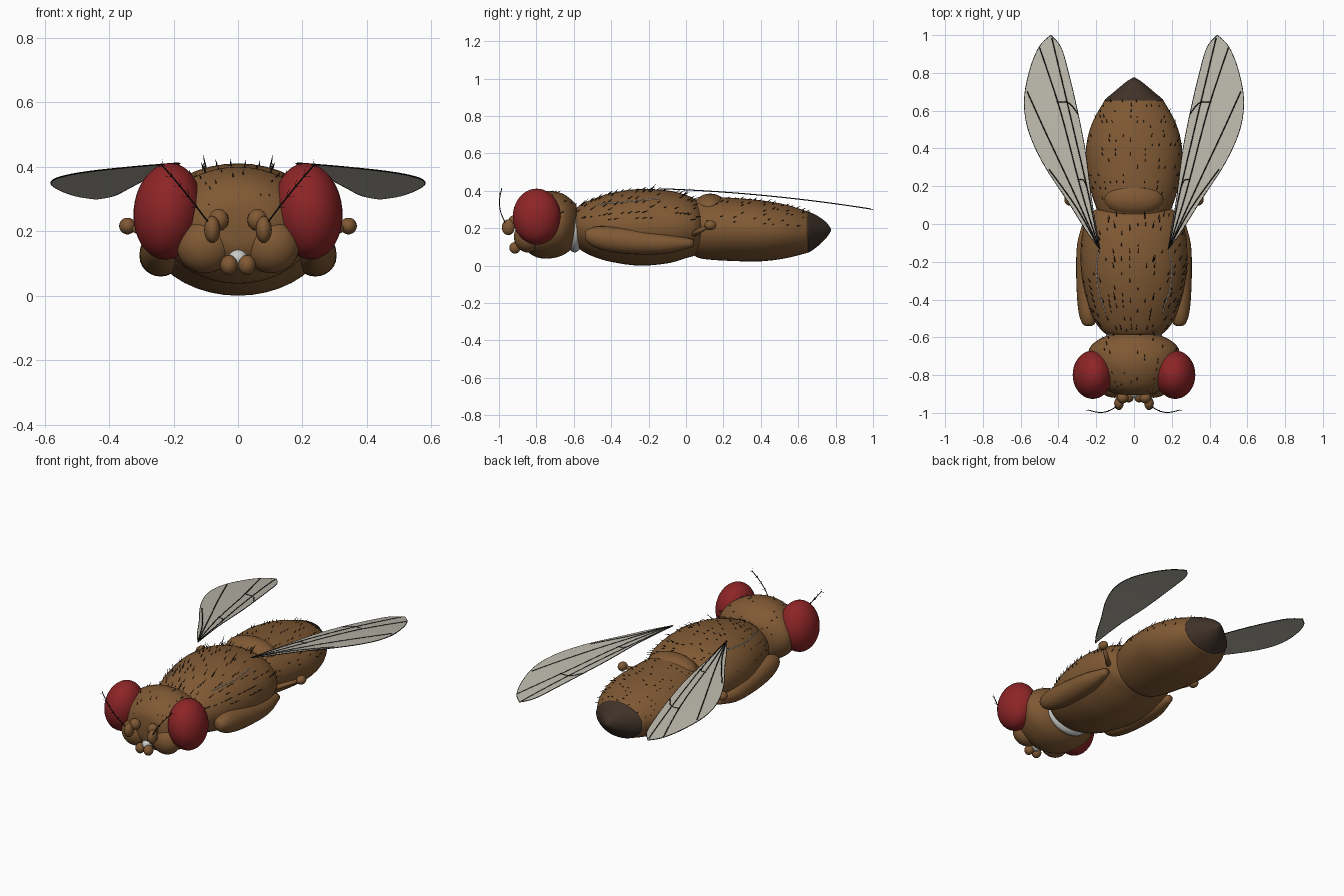
import bpy, bmesh, math, random
from mathutils import Vector, Matrix

if "Cube" in bpy.data.objects:
    bpy.data.objects.remove(bpy.data.objects["Cube"])

random.seed(4)


def material(name, rgb):
    m = bpy.data.materials.new(name)
    m.diffuse_color = (*rgb, 1)
    m.use_nodes = True
    m.node_tree.nodes["Principled BSDF"].inputs["Base Color"].default_value = m.diffuse_color
    return m


BROWN = material("body brown", (0.215, 0.10, 0.034))
RED = material("eye red", (0.27, 0.018, 0.02))
DARK = material("tail dark brown", (0.05, 0.031, 0.021))
BLACK = material("bristle black", (0.008, 0.007, 0.006))
WING = material("wing grey", (0.50, 0.48, 0.41))
PALE = material("pale membrane", (0.6, 0.6, 0.58))


def finish(bm, name, mat, smooth=True):
    bmesh.ops.recalc_face_normals(bm, faces=bm.faces)
    me = bpy.data.meshes.new(name)
    bm.to_mesh(me)
    bm.free()
    me.materials.append(mat)
    for p in me.polygons:
        p.use_smooth = smooth
    ob = bpy.data.objects.new(name, me)
    bpy.context.collection.objects.link(ob)
    return ob


def spline(pts, steps):
    """Catmull-Rom curve through tuples of any length."""
    pts = [Vector(p) for p in pts]
    out = []
    for i in range(len(pts) - 1):
        a, b, c, d = pts[max(i - 1, 0)], pts[i], pts[i + 1], pts[min(i + 2, len(pts) - 1)]
        for k in range(steps):
            t = k / steps
            out.append(0.5 * (2 * b + (c - a) * t + (2 * a - 5 * b + 4 * c - d) * t * t
                              + (3 * b - a - 3 * c + d) * t ** 3))
    return out + [pts[-1]]


def loft(name, mat, rows, xc=0, steps=4, n=40):
    """Oval sections along y; each row is y, low z, high z, half width."""
    bm = bmesh.new()
    rings = []
    rows = [Vector((r[0], (r[1] + r[2]) / 2, (r[2] - r[1]) / 2, r[3])) for r in rows]
    for y, zc, rz, rx in spline(rows, steps):
        rings.append([bm.verts.new((xc + rx * math.cos(2 * math.pi * i / n), y,
                                    zc + rz * math.sin(2 * math.pi * i / n))) for i in range(n)])
    for a, b in zip(rings, rings[1:]):
        for i in range(n):
            bm.faces.new((a[i], a[(i + 1) % n], b[(i + 1) % n], b[i]))
    bm.faces.new(rings[0])
    bm.faces.new(rings[-1])
    return finish(bm, name, mat)


def ball(name, mat, loc, radii, rot=(0, 0, 0), seg=32):
    bm = bmesh.new()
    bmesh.ops.create_uvsphere(bm, u_segments=seg, v_segments=seg // 2, radius=1)
    bmesh.ops.scale(bm, vec=radii, verts=bm.verts)
    ob = finish(bm, name, mat)
    ob.location, ob.rotation_euler = loc, rot
    return ob


def rod(bm, p, q, r1, r2, seg=5):
    p, q = Vector(p), Vector(q)
    d = q - p
    m = Matrix.Translation((p + q) / 2) @ d.to_track_quat('Z', 'Y').to_matrix().to_4x4()
    bmesh.ops.create_cone(bm, cap_ends=True, segments=seg, radius1=r1, radius2=r2,
                          depth=d.length, matrix=m)


def path(bm, pts, r):
    for a, b in zip(pts, pts[1:]):
        rod(bm, a, b, r, r)


# Body
thorax = loft("thorax", BROWN, [
    (-0.603, 0.16, 0.26, 0.06), (-0.595, 0.115, 0.295, 0.12), (-0.565, 0.085, 0.325, 0.17),
    (-0.5, 0.05, 0.355, 0.215), (-0.4, 0.02, 0.388, 0.25), (-0.25, 0.0, 0.41, 0.28),
    (-0.1, 0.012, 0.402, 0.28), (0, 0.04, 0.378, 0.26), (0.06, 0.06, 0.345, 0.225),
    (0.1, 0.1, 0.30, 0.15), (0.11, 0.16, 0.24, 0.05)])
abdomen = loft("abdomen", BROWN, [
    (0.03, 0.09, 0.31, 0.12), (0.05, 0.05, 0.35, 0.18), (0.1, 0.035, 0.367, 0.205),
    (0.2, 0.027, 0.365, 0.235), (0.35, 0.022, 0.355, 0.255), (0.45, 0.027, 0.342, 0.247),
    (0.55, 0.043, 0.322, 0.215), (0.655, 0.07, 0.288, 0.155)])
loft("abdomen_tip", DARK, [
    (0.65, 0.07, 0.288, 0.156), (0.66, 0.072, 0.286, 0.153), (0.70, 0.10, 0.268, 0.105),
    (0.75, 0.148, 0.232, 0.045), (0.775, 0.185, 0.197, 0.006)])
ball("scutellum", BROWN, (0, 0.13, 0.31), (0.157, 0.09, 0.075))
ball("neck", PALE, (0, -0.595, 0.19), (0.15, 0.05, 0.12))

# Head
head = loft("head", BROWN, [
    (-0.905, 0.16, 0.27, 0.06), (-0.895, 0.13, 0.31, 0.11), (-0.86, 0.085, 0.355, 0.17),
    (-0.8, 0.045, 0.387, 0.215), (-0.73, 0.038, 0.40, 0.24), (-0.66, 0.055, 0.385, 0.237),
    (-0.61, 0.09, 0.35, 0.185), (-0.585, 0.12, 0.325, 0.12)])
ball("proboscis", PALE, (0, -0.885, 0.115), (0.03, 0.035, 0.03))

for s, side in ((1, "right"), (-1, "left")):
    ball(side + "_eye", RED, (s * 0.218, -0.798, 0.262), (0.106, 0.128, 0.15), (0, -s * 0.1, 0), 40)
    ball(side + "_cheek", BROWN, (s * 0.103, -0.845, 0.155), (0.088, 0.075, 0.085))
    ball(side + "_palp", BROWN, (s * 0.028, -0.915, 0.095), (0.027, 0.03, 0.031), seg=20)
    ball(side + "_antenna_base", BROWN, (s * 0.06, -0.92, 0.235), (0.031, 0.03, 0.034), seg=20)
    ball(side + "_antenna_tip", BROWN, (s * 0.08, -0.95, 0.205), (0.025, 0.035, 0.042), seg=20)

    # Feathery antenna hair
    bm = bmesh.new()
    hair = spline([(s * 0.09, -0.965, 0.225), (s * 0.14, -0.992, 0.29),
                   (s * 0.19, -0.997, 0.352), (s * 0.24, -0.985, 0.41)], 4)
    path(bm, hair, 0.0025)
    for p in hair[3:-1:2]:
        rod(bm, p, p + Vector((s * 0.004, -0.001, 0.024)), 0.001, 0.0005, 3)
        rod(bm, p, p + Vector((s * 0.022, -0.001, 0.003)), 0.001, 0.0005, 3)
    finish(bm, side + "_antenna_hair", BLACK)

    # Side lobe of the thorax
    loft(side + "_side_lobe", BROWN, [
        (-0.54, 0.145, 0.178, 0.015), (-0.525, 0.12, 0.195, 0.035), (-0.47, 0.09, 0.21, 0.053),
        (-0.38, 0.07, 0.207, 0.062), (-0.25, 0.06, 0.192, 0.066), (-0.1, 0.065, 0.17, 0.06),
        (0.04, 0.10, 0.14, 0.02)], xc=s * 0.24, n=24)

    # Balancing organ: stalk and knob
    bm = bmesh.new()
    rod(bm, (s * 0.2, 0.02, 0.16), (s * 0.335, 0.125, 0.213), 0.016, 0.011, 12)
    finish(bm, side + "_haltere_stalk", BROWN)
    ball(side + "_haltere_knob", BROWN, (s * 0.343, 0.13, 0.216), (0.026, 0.032, 0.026), seg=20)

    # Pale seam from the wing base forward
    bm = bmesh.new()
    seam = [(s * 0.185, -0.14), (s * 0.197, -0.22), (s * 0.19, -0.34), (s * 0.15, -0.47)]
    pts = []
    for x, y in spline(seam, 5):
        hit, loc, nor, _ = thorax.ray_cast(Vector((x, y, 1)), Vector((0, 0, -1)))
        if hit:
            pts.append(loc)
    path(bm, pts, 0.003)
    finish(bm, side + "_thorax_seam", PALE)

    # Wing blade
    def on_wing(x, y, dz=0):
        t = (y + 0.135) / 1.135
        return Vector((s * x, y, 0.41 - 0.04 * t - 0.07 * t * t + dz))

    outer = spline([(0.18, -0.135), (0.25, -0.04), (0.35, 0.12), (0.48, 0.32), (0.56, 0.5),
                    (0.58, 0.66), (0.55, 0.82), (0.5, 0.94), (0.44, 1.0)], 5)
    inner = spline([(0.18, -0.135), (0.2, -0.02), (0.225, 0.13), (0.243, 0.27), (0.262, 0.41),
                    (0.30, 0.6), (0.342, 0.78), (0.385, 0.93), (0.44, 1.0)], 5)
    bm = bmesh.new()
    for dz in (0.0015, -0.0015):
        rows = [[bm.verts.new(on_wing(*a.lerp(b, k / 3), dz)) for k in range(4)]
                for a, b in zip(inner, outer)]
        for a, b in zip(rows, rows[1:]):
            for k in range(3):
                f = (a[k], a[k + 1], b[k + 1], b[k])
                bm.faces.new(f if dz * s > 0 else f[::-1])
    me = bpy.data.meshes.new(side + "_wing")
    bm.to_mesh(me)
    bm.free()
    me.materials.append(WING)
    me.shade_smooth()
    bpy.context.collection.objects.link(bpy.data.objects.new(side + "_wing", me))

    # Wing veins
    bm = bmesh.new()
    for edge in (outer, inner):
        path(bm, [on_wing(*p) for p in edge], 0.0022)
    base = (0.185, -0.13)
    for vein in ([base, (0.235, 0.13), (0.32, 0.5), (0.435, 0.985)],
                 [base, (0.28, 0.18), (0.39, 0.6), (0.5, 0.935)],
                 [base, (0.32, 0.17), (0.47, 0.49), (0.565, 0.7)],
                 [base, (0.3, 0.08), (0.45, 0.29)],
                 [(0.295, 0.58), (0.345, 0.64), (0.41, 0.645)],
                 [(0.245, 0.18), (0.265, 0.23), (0.3, 0.235)]):
        path(bm, [on_wing(*p, 0.001) for p in spline(vein, 6)], 0.0028)
    finish(bm, side + "_wing_veins", BLACK)

# Bristles scattered over the upper body, leaning backward
for ob, count, length in ((thorax, 150, 0.028), (abdomen, 110, 0.018), (head, 30, 0.018)):
    bm = bmesh.new()
    upper = [p for p in ob.data.polygons if p.normal.z > 0.25 and len(p.vertices) == 4]
    for p in random.choices(upper, weights=[p.area for p in upper], k=count):
        lean = (p.normal * 0.6 + Vector((0, 0.8, 0))).normalized()
        rod(bm, p.center, p.center + lean * length * random.uniform(0.6, 1.3), 0.0025, 0.0005, 4)
    if ob is thorax:
        # Long paired back bristles
        for x in (-0.1, 0.1):
            for y in (-0.4, -0.2, -0.02):
                hit, loc, nor, _ = ob.ray_cast(Vector((x, y, 1)), Vector((0, 0, -1)))
                rod(bm, loc, loc + Vector((x * 0.08, 0.04, 0.04)), 0.0035, 0.0006, 5)
    finish(bm, ob.name + "_bristles", BLACK)
